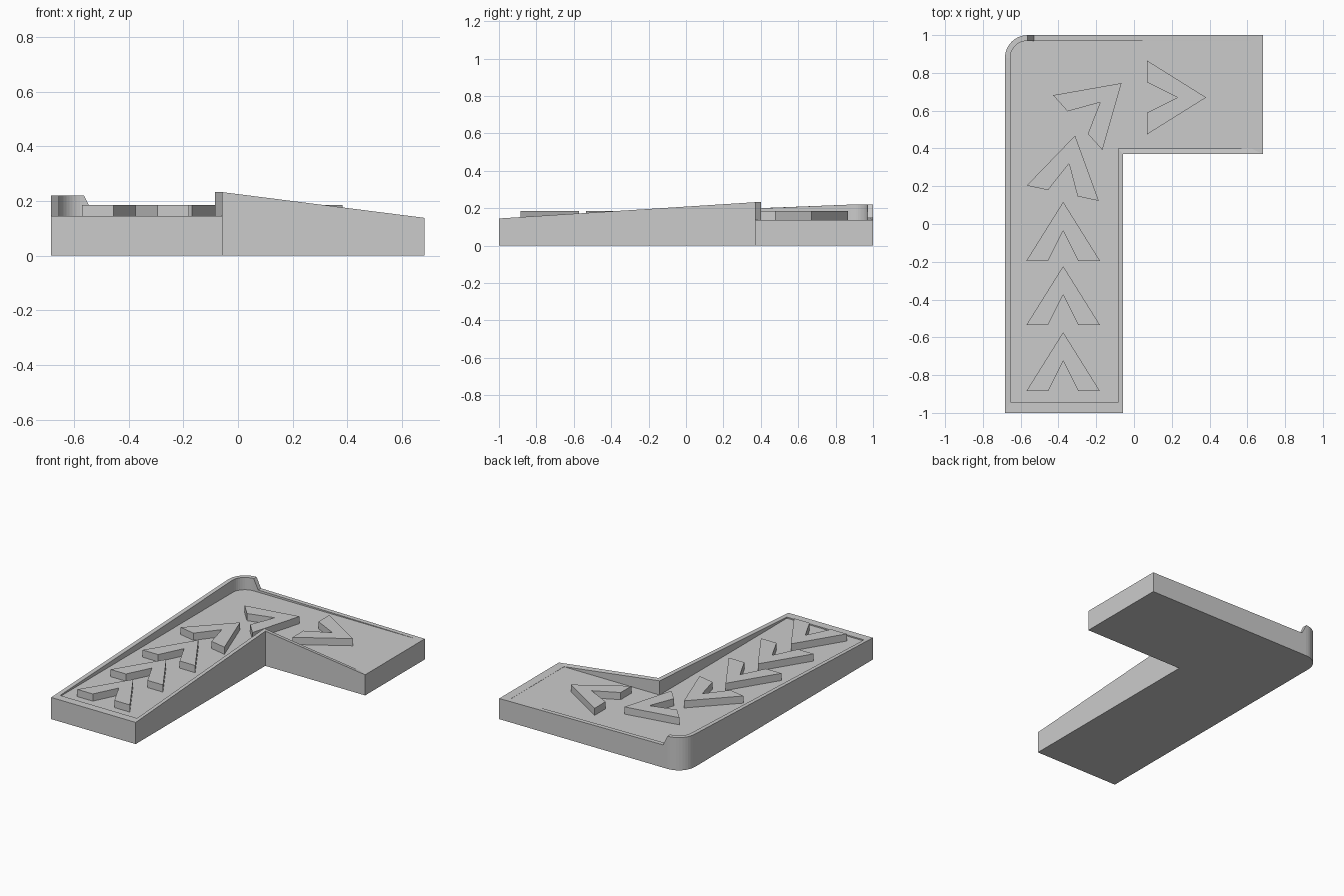
import bpy, bmesh
from math import radians, cos, sin, pi

if "Cube" in bpy.data.objects:
    bpy.data.objects.remove(bpy.data.objects["Cube"])

FLOOR = 0.137
TOP = 0.185


def finish(bm, name):
    bmesh.ops.recalc_face_normals(bm, faces=bm.faces)
    bmesh.ops.triangulate(bm, faces=[f for f in bm.faces if len(f.verts) > 4])
    mesh = bpy.data.meshes.new(name)
    bm.to_mesh(mesh)
    bm.free()
    obj = bpy.data.objects.new(name, mesh)
    bpy.context.collection.objects.link(obj)
    return obj


# Rim stations round the L: (outer x, y), (inner x, y), rim height
def left_z(y):
    return 0.145 + 0.0395 * (y + 1)


stations = [
    ((-0.683, -1), (-0.655, -0.945), 0.145),
    ((-0.057, -1), (-0.085, -0.945), 0.145),
    ((-0.057, 0.37), (-0.085, 0.40), 0.232),
    ((0.682, 0.37), (0.622, 0.40), 0.138),
    ((0.682, 1), (0.622, 0.97), 0.138),
    ((-0.53, 1), (-0.53, 0.97), 0.152),
]
# Raised rounded outer corner
cx, cy, steps = -0.563, 0.88, 10
for i in range(steps + 1):
    a = pi / 2 + pi / 2 * i / steps
    stations.append(((cx + 0.12 * cos(a), cy + 0.12 * sin(a)),
                     (cx + 0.092 * cos(a), cy + 0.09 * sin(a)),
                     left_z(cy)))

# Tray: base, outer wall, sloping rim, inner wall, sunken floor
bm = bmesh.new()
rings = [
    [bm.verts.new((*o, 0)) for o, n, z in stations],
    [bm.verts.new((*o, z)) for o, n, z in stations],
    [bm.verts.new((*n, z)) for o, n, z in stations],
    [bm.verts.new((*n, FLOOR)) for o, n, z in stations],
]
count = len(stations)
for lo, hi in zip(rings, rings[1:]):
    for i in range(count):
        j = (i + 1) % count
        bm.faces.new((lo[i], lo[j], hi[j], hi[i]))
bm.faces.new(rings[0])
bm.faces.new(rings[-1])
finish(bm, "ramp_tray")

# Direction arrows: notched triangle, origin at middle of its base
ARROW = [(-0.195, 0), (0, 0.312), (0.195, 0), (0.08, 0), (0, 0.16), (-0.08, 0)]


def arrow(name, x, y, turn):
    c, s = cos(radians(turn)), sin(radians(turn))
    bm = bmesh.new()
    pts = [(x + px * c + py * s, y - px * s + py * c) for px, py in ARROW]
    low = [bm.verts.new((*p, FLOOR - 0.01)) for p in pts]
    high = [bm.verts.new((*p, TOP)) for p in pts]
    for i in range(6):
        j = (i + 1) % 6
        bm.faces.new((low[i], low[j], high[j], high[i]))
    bm.faces.new(low)
    bm.faces.new(high)
    finish(bm, name)


places = [(-0.375, -0.885, 0), (-0.375, -0.535, 0), (-0.375, -0.195, 0),
          (-0.377, 0.163, 12), (-0.298, 0.537, 48), (0.07, 0.67, 90)]
for i, place in enumerate(places):
    arrow(f"arrow_{i + 1}", *place)
